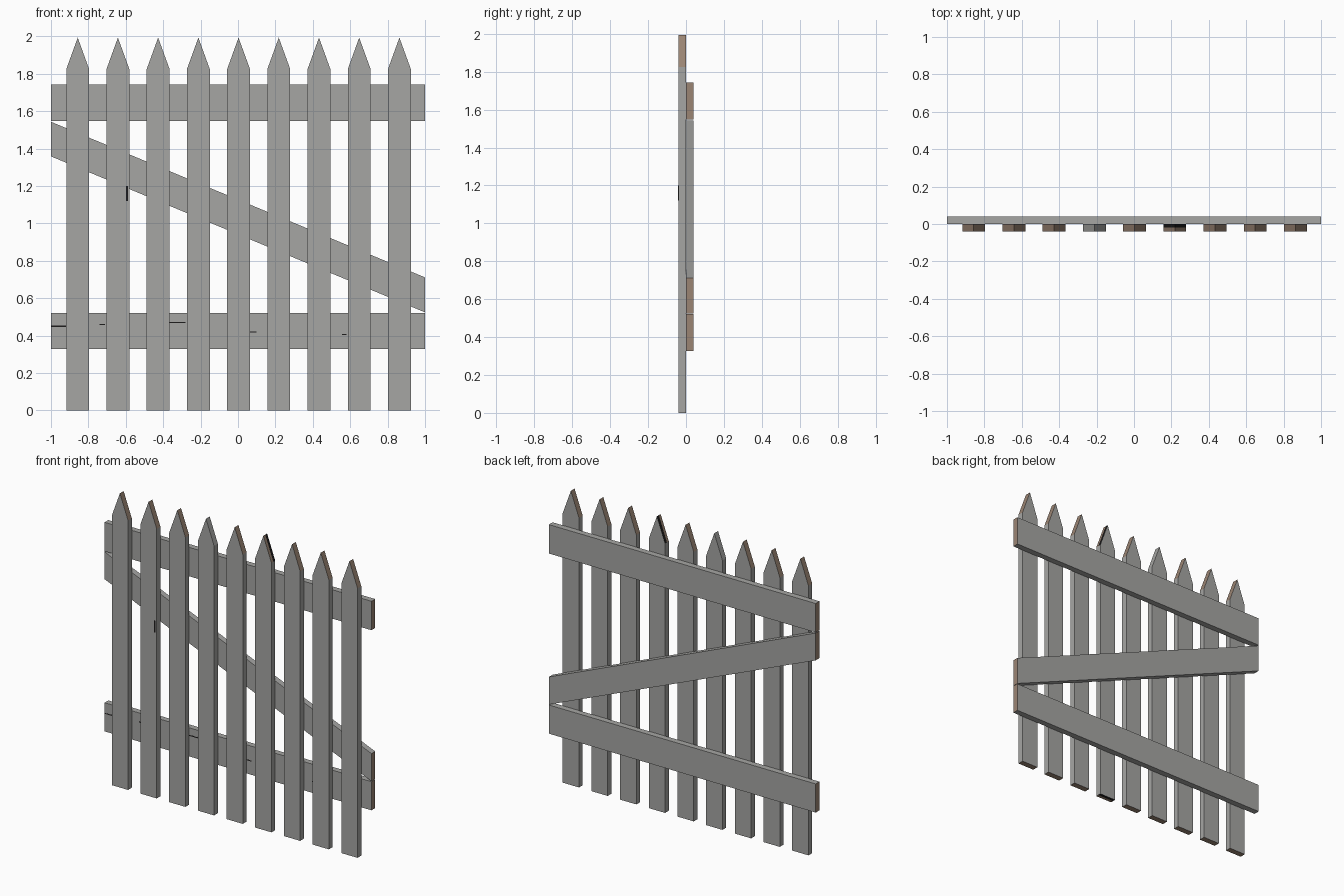
import bpy, bmesh
from mathutils import Vector

cube = bpy.data.objects.get("Cube")
if cube:
    bpy.data.objects.remove(cube, do_unlink=True)


def material(name, rgb):
    mat = bpy.data.materials.new(name)
    mat.use_nodes = True
    mat.diffuse_color = (*rgb, 1)
    mat.node_tree.nodes["Principled BSDF"].inputs["Base Color"].default_value = (*rgb, 1)
    return mat


GREY, BROWN, DARK = 0, 1, 2
MATERIALS = [
    material("weathered grey wood", (0.38, 0.38, 0.37)),
    material("brown cut wood", (0.33, 0.235, 0.175)),
    material("dark crack", (0.012, 0.011, 0.011)),
]


def board(name, profile, y_front, y_back, rule, split=None):
    """Extrude an x-z outline along y and colour its faces by a rule."""
    bm = bmesh.new()
    face = bm.faces.new([bm.verts.new((x, y_front, z)) for x, z in profile])
    ext = bmesh.ops.extrude_face_region(bm, geom=[face])
    moved = [v for v in ext["geom"] if isinstance(v, bmesh.types.BMVert)]
    bmesh.ops.translate(bm, verts=moved, vec=(0, y_back - y_front, 0))
    if split is not None:
        bmesh.ops.bisect_plane(bm, geom=bm.verts[:] + bm.edges[:] + bm.faces[:],
                               plane_co=(0, split, 0), plane_no=(0, 1, 0))
    bmesh.ops.recalc_face_normals(bm, faces=bm.faces)
    bm.normal_update()
    for f in bm.faces:
        f.material_index = rule(f.normal, f.calc_center_median())
    mesh = bpy.data.meshes.new(name)
    bm.to_mesh(mesh)
    bm.free()
    for mat in MATERIALS:
        mesh.materials.append(mat)
    obj = bpy.data.objects.new(name, mesh)
    bpy.context.collection.objects.link(obj)
    return obj


def rectangle(x0, x1, z0, z1):
    return [(x0, z0), (x1, z0), (x1, z1), (x0, z1)]


# Colour rules: sawn ends are brown, long faces grey
def rail_rule(n, c):
    return BROWN if abs(n.x) > 0.9 else GREY


def picket_rule(n, c):
    return BROWN if abs(n.z) > 0.1 else GREY


def grey_tip_rule(n, c):
    return BROWN if n.z < -0.5 else GREY


def rotten_rule(n, c):
    if abs(n.z) < 0.1:
        return GREY
    return DARK if c.y > -0.02 else BROWN


def dark_rule(n, c):
    return DARK


# Pointed pickets
THICK, HALF, TIP, SHOULDER = 0.04, 0.061, 1.993, 1.825
for i in range(9):
    x = 0.003 + 0.215 * (i - 4)
    outline = [(x - HALF, 0), (x + HALF, 0), (x + HALF, SHOULDER),
               (x, TIP), (x - HALF, SHOULDER)]
    rule = {3: grey_tip_rule, 5: rotten_rule}.get(i, picket_rule)
    board(f"picket_{i + 1}", outline, -THICK, 0, rule,
          split=-0.02 if i == 5 else None)

# Rails and diagonal brace across the back
board("upper_rail", rectangle(-1, 1, 1.547, 1.743), 0, THICK, rail_rule)
board("lower_rail", rectangle(-1, 1, 0.327, 0.521), 0, THICK, rail_rule)
board("diagonal_brace", [(-1, 1.358), (1, 0.524), (1, 0.711), (-1, 1.543)],
      0, THICK, rail_rule)

# Fine cracks in the lower rail and one picket
for i, (x0, x1, z) in enumerate([(-1, -0.92, 0.45), (-0.74, -0.71, 0.46),
                                 (-0.37, -0.28, 0.47), (0.06, 0.1, 0.42),
                                 (0.555, 0.58, 0.405)]):
    board(f"rail_crack_{i + 1}", rectangle(x0, x1, z - 0.003, z + 0.003),
          -0.001, 0.001, dark_rule)
board("picket_crack", rectangle(-0.599, -0.589, 1.12, 1.2),
      -THICK - 0.001, -THICK + 0.001, dark_rule)
